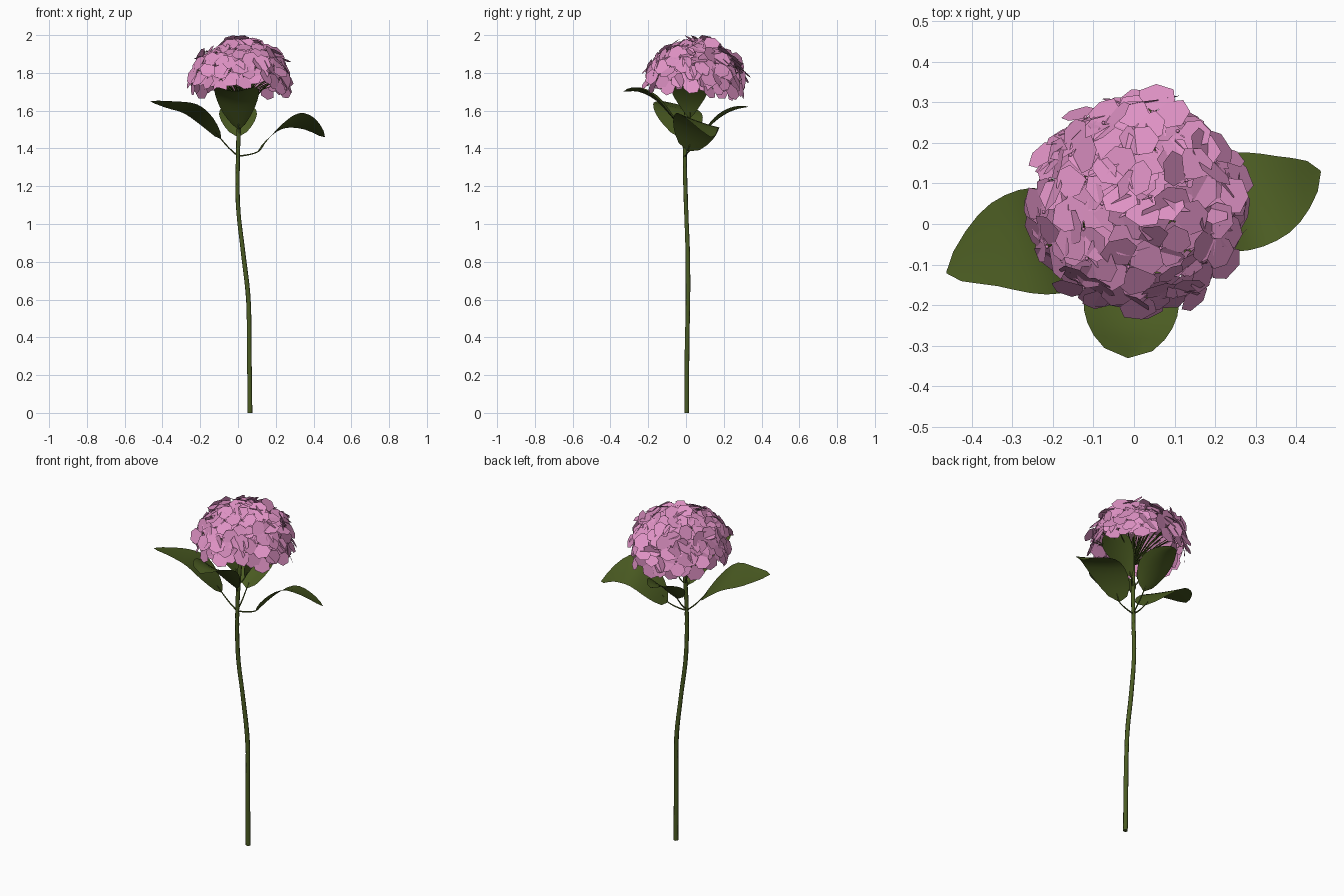
import bpy, bmesh, math, random
from mathutils import Vector, Matrix

random.seed(11)
cube = bpy.data.objects.get("Cube")
if cube:
    bpy.data.objects.remove(cube, do_unlink=True)


def material(name, color):
    m = bpy.data.materials.new(name)
    m.use_nodes = True
    m.diffuse_color = (*color, 1)
    m.node_tree.nodes["Principled BSDF"].inputs["Base Color"].default_value = (*color, 1)
    return m


green = material("leaf green", (0.07, 0.106, 0.016))
pink = material("petal pink", (0.73, 0.285, 0.55))


def finish(name, bm, mat, smooth):
    mesh = bpy.data.meshes.new(name)
    bm.to_mesh(mesh)
    bm.free()
    mesh.materials.append(mat)
    obj = bpy.data.objects.new(name, mesh)
    bpy.context.collection.objects.link(obj)
    for p in mesh.polygons:
        p.use_smooth = smooth
    return obj


def spline(points, t):
    """Point on a smooth curve through the points, t from 0 to 1."""
    n = len(points) - 1
    i = min(int(t * n), n - 1)
    f = t * n - i
    p = [Vector(points[max(0, min(n, i + k))]) for k in (-1, 0, 1, 2)]
    return 0.5 * (2 * p[1] + (p[2] - p[0]) * f
                  + (2 * p[0] - 5 * p[1] + 4 * p[2] - p[3]) * f ** 2
                  + (3 * p[1] - p[0] - 3 * p[2] + p[3]) * f ** 3)


def tube(bm, points, r0, r1, steps, sides):
    """Tapered tube along a smooth curve, with closed ends."""
    rings = []
    for s in range(steps + 1):
        t = s / steps
        axis = spline(points, min(1, t + 0.01)) - spline(points, max(0, t - 0.01))
        rot = axis.to_track_quat('Z', 'Y')
        r = r0 + (r1 - r0) * t
        rings.append([bm.verts.new(spline(points, t) + rot @ Vector(
            (r * math.cos(k * math.tau / sides), r * math.sin(k * math.tau / sides), 0)))
            for k in range(sides)])
    for a, b in zip(rings, rings[1:]):
        for k in range(sides):
            j = (k + 1) % sides
            bm.faces.new((a[k], a[j], b[j], b[k]))
    bm.faces.new(rings[0][::-1])
    bm.faces.new(rings[-1])


def leaf(name, base, ribs, width, roll=0.0, fold=0.15, peak=0.85, power=0.75):
    """Thin stalk from the base plus a curved blade along the midrib.
    roll lifts the front (-y) edge, fold raises both edges, peak moves the
    widest place towards the tip and a low power makes the ends blunt."""
    bm = bmesh.new()
    root, tip = Vector(ribs[0]), Vector(ribs[-1])
    middle = (Vector(base) + root) / 2 - Vector((0, 0, 0.006))
    tube(bm, [base, middle, root, spline(ribs, 0.12)], 0.0045, 0.0025, 8, 5)
    across = Vector((0, 0, 1)).cross(tip - root).normalized()
    if across.y > 0:
        across = -across
    rows, cols = 12, 6
    grid = []
    for s in range(rows + 1):
        t = s / rows
        w = width * max(0, math.sin(math.pi * t ** peak)) ** power
        w = max(w, 0.002)
        c = spline(ribs, t)
        grid.append([bm.verts.new(c + across * (w * u) + Vector(
            (0, 0, w * (roll * u + fold * u * u))))
            for u in (2 * k / cols - 1 for k in range(cols + 1))])
    for a, b in zip(grid, grid[1:]):
        for k in range(cols):
            bm.faces.new((a[k], a[k + 1], b[k + 1], b[k]))
    bmesh.ops.recalc_face_normals(bm, faces=bm.faces)
    return finish(name, bm, green, True)


# Stem: one long gently bent stalk
bm = bmesh.new()
tube(bm, [(0.063, 0.004, 0), (0.06, 0.005, 0.3), (0.055, 0.01, 0.6), (0.027, 0.009, 0.85),
          (0, 0, 1.1), (0, -0.006, 1.38), (0.012, 0.005, 1.66)], 0.013, 0.011, 36, 8)
stem = finish("stem", bm, green, True)
bpy.context.view_layer.objects.active = stem
stem.select_set(True)
bpy.ops.object.shade_smooth_by_angle(angle=math.radians(60))

# Large lower leaves on both sides
leaf("right_leaf", (0, -0.005, 1.36),
     [(-0.09, -0.02, 1.45), (-0.16, -0.035, 1.535), (-0.25, -0.045, 1.605),
      (-0.36, -0.065, 1.63), (-0.462, -0.12, 1.65)], 0.135, 0.18, 0.03, 0.85, 0.85)
leaf("left_leaf", (0, -0.005, 1.36),
     [(0.11, 0.01, 1.385), (0.18, 0.035, 1.47), (0.28, 0.06, 1.54),
      (0.38, 0.085, 1.525), (0.46, 0.13, 1.46)], 0.123, 0.33, 0.05)

# Front and back leaves
leaf("front_leaf", (0.005, 0, 1.47),
     [(0.005, -0.02, 1.5), (-0.002, -0.08, 1.57), (-0.005, -0.16, 1.655),
      (-0.01, -0.25, 1.7), (-0.015, -0.33, 1.7)], 0.118, 0, 0.22, 1.3, 0.62)
leaf("back_leaf", (0, 0, 1.37),
     [(0, 0.08, 1.46), (0, 0.13, 1.52), (0, 0.19, 1.57),
      (0, 0.26, 1.605), (0, 0.33, 1.62)], 0.1, 0, 0.25)

# Small upper leaves below the bloom
for side, name in ((-1, "right_upper_leaf"), (1, "left_upper_leaf")):
    leaf(name, (0.008, 0, 1.52),
         [(side * x + 0.008, 0.02, z) for x, z in
          ((0.025, 1.56), (0.06, 1.63), (0.11, 1.695), (0.16, 1.74), (0.2, 1.765))],
         0.1, 0, 0.12, 1.25)

# Bloom: four-petalled florets spread over a tilted dome, each on a stalk
center = Vector((0.008, 0.042, 1.755))
tilt = Matrix.Rotation(math.radians(-6), 3, 'X')
node = Vector((0.012, 0.005, 1.65))
petals, stalks, buds = bmesh.new(), bmesh.new(), bmesh.new()
count, lowest = 64, -0.05
outline = ((0.004, 0), (0.042, -0.046), (0.078, -0.036), (0.09, 0.008),
           (0.066, 0.044), (0.03, 0.038))
for i in range(count):
    h = 1 - (1 - lowest) * (i + 0.5) / count
    a = i * math.pi * (3 - math.sqrt(5))
    ring = math.sqrt(1 - h * h)
    n = tilt @ Vector((ring * math.cos(a), ring * math.sin(a), h))
    depth = random.uniform(0.92, 1.04)
    pos = center + Vector((n.x * 0.248, n.y * 0.245, n.z * 0.205)) * depth
    tube(stalks, [node, node.lerp(pos, 0.5) + Vector((0, 0, 0.015)), pos],
         0.003, 0.002, 4, 4)
    wobble = Vector([random.uniform(-0.25, 0.25) for _ in range(3)])
    normal = (n + wobble + Vector((0, 0, 0.2))).normalized()
    face = normal.to_track_quat('Z', 'Y')
    bmesh.ops.create_icosphere(buds, subdivisions=1, radius=0.005,
                               matrix=Matrix.Translation(pos + normal * 0.004))
    spin = random.uniform(0, math.tau)
    scale = random.uniform(0.85, 1.1)
    for k in range(4):
        turn = Matrix.Rotation(spin + k * math.pi / 2, 3, 'Z')
        lift = Matrix.Rotation(random.uniform(-0.3, 0.25), 3, 'Y')
        twist = Matrix.Rotation(random.uniform(-0.2, 0.2), 3, 'X')
        vs = [petals.verts.new(pos + face @ (turn @ lift @ twist @ Vector(
            (x * scale, y * scale, 0)))) for x, y in outline]
        petals.faces.new(vs)

# Keep petals within the bloom's height
for v in petals.verts:
    v.co.z = min(v.co.z, 2.0)
finish("bloom_petals", petals, pink, False)
finish("bloom_stalks", stalks, green, True)
finish("bloom_buds", buds, pink, True)
